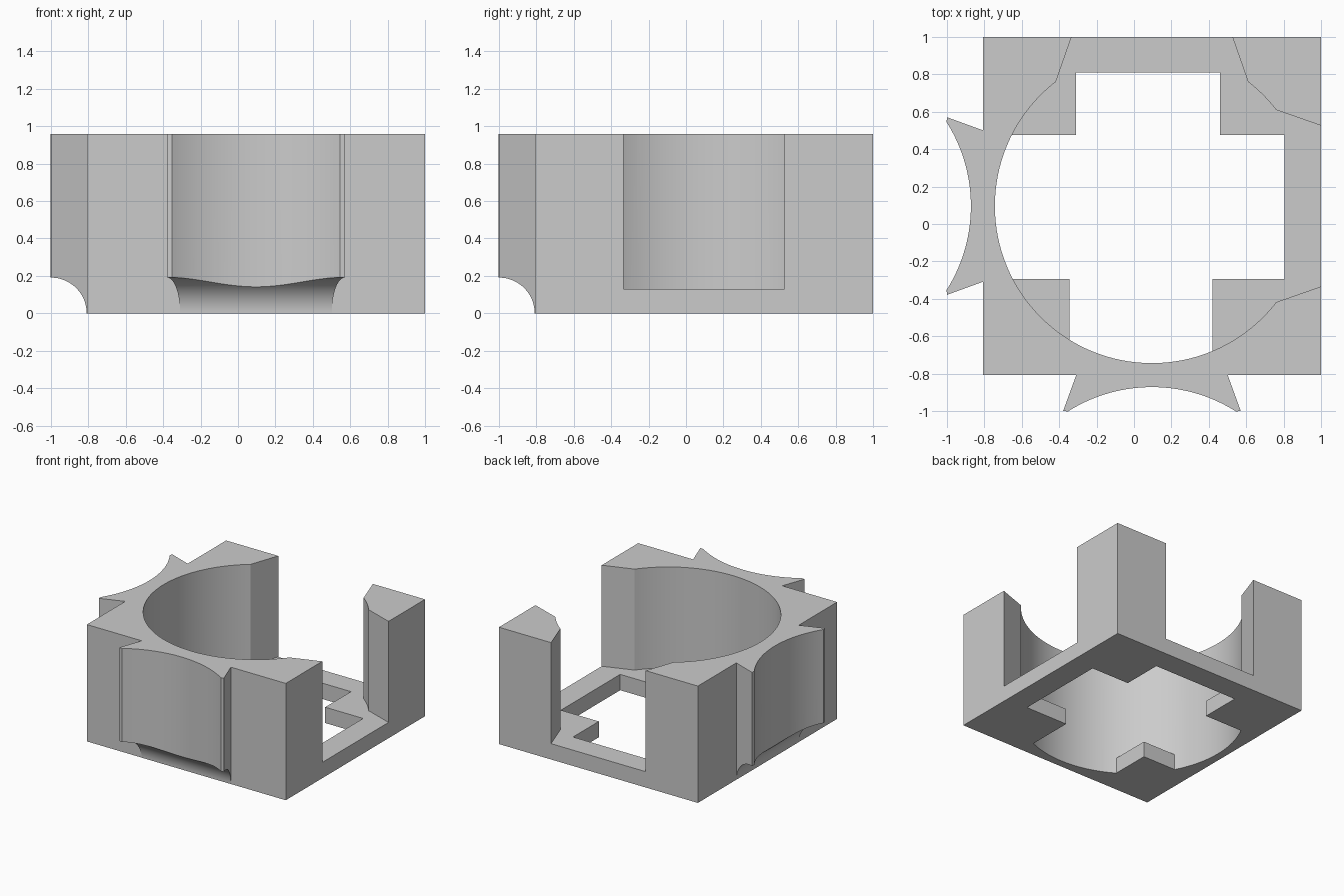
import bpy, bmesh, math

cube = bpy.data.objects.get("Cube")
if cube:
    bpy.data.objects.remove(cube, do_unlink=True)

EDGE = 0.808            # distance of the plain front and left walls
MID = (1 - EDGE) / 2    # centre of the square body
RADIUS = 0.84
HEIGHT = 0.96
FLOOR = 0.13

grey = bpy.data.materials.new("plain_grey")
grey.use_nodes = True
grey.diffuse_color = (0.6, 0.6, 0.6, 1)
grey.node_tree.nodes["Principled BSDF"].inputs["Base Color"].default_value = (0.6, 0.6, 0.6, 1)


def prism(name, outline, bottom, top):
    """Extrude a flat outline upward into a closed solid."""
    bm = bmesh.new()
    face = bm.faces.new([bm.verts.new((x, y, bottom)) for x, y in outline])
    moved = bmesh.ops.extrude_face_region(bm, geom=[face])["geom"]
    verts = [v for v in moved if isinstance(v, bmesh.types.BMVert)]
    bmesh.ops.translate(bm, verts=verts, vec=(0, 0, top - bottom))
    bmesh.ops.recalc_face_normals(bm, faces=bm.faces)
    mesh = bpy.data.meshes.new(name)
    bm.to_mesh(mesh)
    bm.free()
    obj = bpy.data.objects.new(name, mesh)
    bpy.context.collection.objects.link(obj)
    return obj


def arc(cx, cy, r, start, end, steps):
    angles = [math.radians(start + (end - start) * i / steps) for i in range(steps + 1)]
    return [(cx + r * math.cos(a), cy + r * math.sin(a)) for a in angles]


def subtract(target, cutter):
    """Cut one solid out of another and discard the cutter."""
    cutter.hide_render = True
    mod = target.modifiers.new("cut", 'BOOLEAN')
    mod.operation = 'DIFFERENCE'
    mod.solver = 'EXACT'
    mod.object = cutter
    graph = bpy.context.evaluated_depsgraph_get()
    graph.update()
    mesh = bpy.data.meshes.new_from_object(target.evaluated_get(graph))
    target.modifiers.clear()
    target.data = mesh
    bpy.data.objects.remove(cutter, do_unlink=True)


def swap(points):
    """Mirror an outline across the body's diagonal."""
    return [(y, x) for x, y in reversed(points)]


# Body outline with a concave flared wing on the front and left
sweep = math.degrees(math.acos((1 - EDGE - MID + EDGE + MID - 1 + 0.449) / RADIUS))
wing = [(MID - 0.405, -EDGE), (MID - 0.475, -1)]
wing += arc(MID, MID - 1 - EDGE, RADIUS, 180 - sweep, sweep, 40)
wing += [(MID + 0.475, -1), (MID + 0.405, -EDGE)]
outline = [(-EDGE, -EDGE)] + wing + [(1, -EDGE), (1, 1), (-EDGE, 1)] + swap(wing)
body = prism("holder_body", outline, 0, HEIGHT)

# Round bore, which leaves a floor with a cross shaped opening
cross = [(-0.31, 0.475), (-1, 0.475), (-1, -0.295), (-0.345, -0.295),
         (-0.345, -1), (0.42, -1), (0.42, -0.295), (0.805, -0.295),
         (0.805, 0.475), (0.46, 0.475), (0.46, 0.81), (-0.31, 0.81)]
plate = prism("floor_plate", [(-1.2, -1.2), (1.2, -1.2), (1.2, 1.2), (-1.2, 1.2)], -0.2, FLOOR)
subtract(plate, prism("cross_opening", cross, -0.3, 0.3))
bore = prism("bore", arc(MID, MID, RADIUS, 0, 360, 128)[:-1], -0.1, 1.1)
subtract(bore, plate)
subtract(body, bore)

# Dovetail openings on the right and back walls, above the floor
slot = [(1.1, MID - 0.395), (1.1, MID + 0.395), (0.6, MID + 0.57), (0.6, MID - 0.57)]
for name, points in (("side_slot", slot), ("back_slot", swap(slot))):
    subtract(body, prism(name, points, FLOOR, 1.1))

# Rounded undercut beneath each wing
for name, place, turn in (("front_undercut", (MID, -1, 0), (0, math.pi / 2, 0)),
                          ("left_undercut", (-1, MID, 0), (math.pi / 2, 0, 0))):
    bpy.ops.mesh.primitive_cylinder_add(vertices=96, radius=0.191, depth=1.2,
                                        location=place, rotation=turn)
    cutter = bpy.context.object
    cutter.name = name
    subtract(body, cutter)

# Finish
body.data.materials.clear()
body.data.materials.append(grey)
for poly in body.data.polygons:
    poly.material_index = 0
bpy.ops.object.select_all(action='DESELECT')
body.select_set(True)
bpy.context.view_layer.objects.active = body
bpy.ops.object.shade_smooth_by_angle(angle=math.radians(30))
